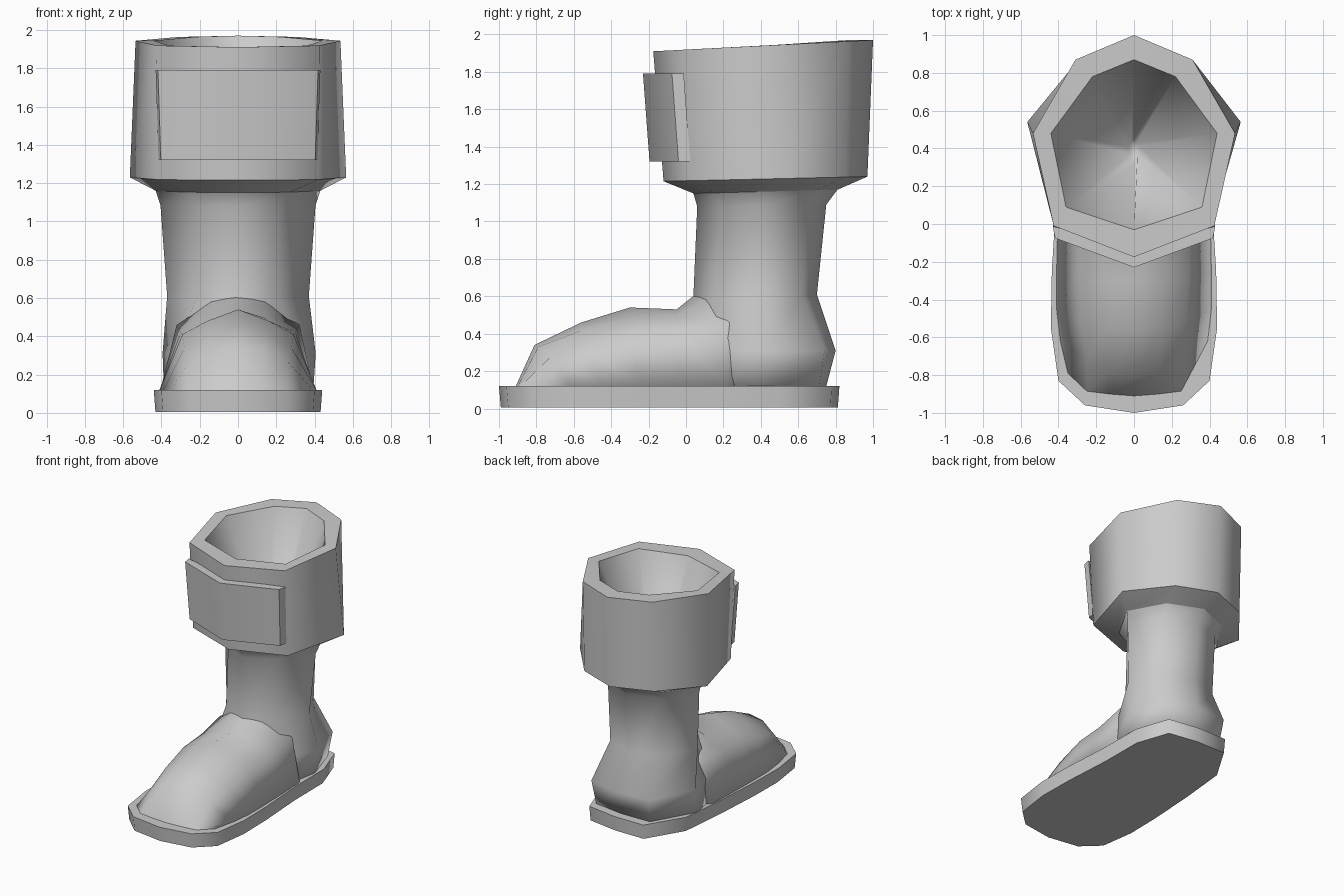
import bpy, bmesh, math

if "Cube" in bpy.data.objects:
    bpy.data.objects.remove(bpy.data.objects["Cube"])


def ring(half):
    """Mirror a half outline (x >= 0) across x = 0 into a closed loop."""
    return list(half) + [(-x, y, z) for x, y, z in reversed(half) if x > 1e-6]


def loft(name, rings, sharp=None, angle=40):
    """Skin matching rings and cap the ends; crease the chosen rings, or shade by angle."""
    bm = bmesh.new()
    loops = [[bm.verts.new(p) for p in r] for r in rings]
    n = len(loops[0])
    for a, b in zip(loops, loops[1:]):
        for i in range(n):
            j = (i + 1) % n
            bm.faces.new((a[i], a[j], b[j], b[i]))
    bm.faces.new(loops[0][::-1])
    bm.faces.new(loops[-1])
    bmesh.ops.recalc_face_normals(bm, faces=bm.faces)
    for f in bm.faces:
        f.smooth = True
    for k in sharp or []:
        for i in range(n):
            bm.edges.get((loops[k][i], loops[k][(i + 1) % n])).smooth = False
    mesh = bpy.data.meshes.new(name)
    bm.to_mesh(mesh)
    bm.free()
    obj = bpy.data.objects.new(name, mesh)
    bpy.context.collection.objects.link(obj)
    if sharp is None:
        bpy.ops.object.select_all(action='DESELECT')
        obj.select_set(True)
        bpy.context.view_layer.objects.active = obj
        bpy.ops.object.shade_smooth_by_angle(angle=math.radians(angle))
    return obj


def level(points, z_front, z_back=None):
    """Half outline placed at a height that may slope from front to back."""
    z_back = z_front if z_back is None else z_back
    y0, y1 = points[0][1], points[-1][1]
    return ring([(x, y, z_front + (z_back - z_front) * (y - y0) / (y1 - y0))
                 for x, y in points])


def skew(points):
    """Turn the heel slightly to one side."""
    return [(x + .06 * max(0, (y - .4) / .4), y - .08 * x * max(0, (y - .4) / .4), z)
            for x, y, z in points]


# Sole: slab with rounded toe and slightly turned heel
sole = [(0, -1.0), (.26, -.96), (.40, -.83), (.44, -.55), (.435, -.25),
        (.41, .15), (.39, .52), (.255, .80), (0, .82)]
loft("sole", [skew(level([(x * .98, y * .99) for x, y in sole], 0.005)),
              skew(level(sole, .12))], [0, 1])

# Foot: arched sections from the toe back into the ankle
foot = [
    [(0, -.91, .12), (.13, -.90, .12), (.25, -.885, .12), (.35, -.79, .12)],
    [(0, -.81, .34), (.13, -.79, .33), (.25, -.72, .28), (.39, -.62, .12)],
    [(0, -.56, .46), (.15, -.55, .42), (.28, -.52, .34), (.41, -.45, .12)],
    [(0, -.30, .54), (.16, -.30, .48), (.29, -.28, .41), (.41, -.26, .12)],
    [(0, -.05, .53), (.16, -.05, .49), (.30, -.04, .42), (.405, -.03, .12)],
    [(0, .05, .61), (.14, .10, .58), (.32, .23, .46), (.395, .22, .12)],
    [(0, .30, .60), (.12, .30, .57), (.25, .35, .44), (.30, .35, .12)],
]
loft("foot", [ring(s) for s in foot], [0])

# Shaft, flaring out to the thick cuff, over the rim and down inside
loft("shaft_and_cuff", [
    skew(level([(0, .00), (.35, .17), (.39, .42), (.25, .73), (0, .75)], .12)),
    skew(level([(0, .00), (.33, .18), (.40, .44), (.27, .76), (0, .80)], .31)),
    level([(0, .04), (.21, .15), (.37, .38), (.24, .62), (0, .70)], .61),
    level([(0, .06), (.22, .19), (.405, .41), (.24, .65), (0, .75)], 1.08, 1.09),
    level([(0, .04), (.27, .15), (.43, .43), (.27, .70), (0, .81)], 1.15, 1.17),
    level([(0, -.12), (.42, .03), (.565, .54), (.31, .85), (0, .97)], 1.215, 1.24),
    level([(0, -.175), (.425, -.01), (.535, .48), (.31, .87), (0, 1.0)], 1.91, 1.97),
    level([(0, -.03), (.36, .09), (.44, .48), (.22, .78), (0, .87)], 1.91, 1.97),
    level([(0, .32), (.018, .37), (.028, .41), (.015, .43), (0, .45)], 1.0),
], [4, 5, 6, 7])

# Front panel: bent plate wrapped over the cuff's front corner
def panel_ring(z, dy, w):
    right = [(0, -.23 + dy, z), (w - .012, -.075 + dy, z), (w, -.012 + dy, z), (0, -.14 + dy, z)]
    return right + [(-x, y, z) for x, y, z in right[2:0:-1]]


loft("front_panel", [panel_ring(1.32, .035, .415), panel_ring(1.79, 0, .43)], None, 45)
